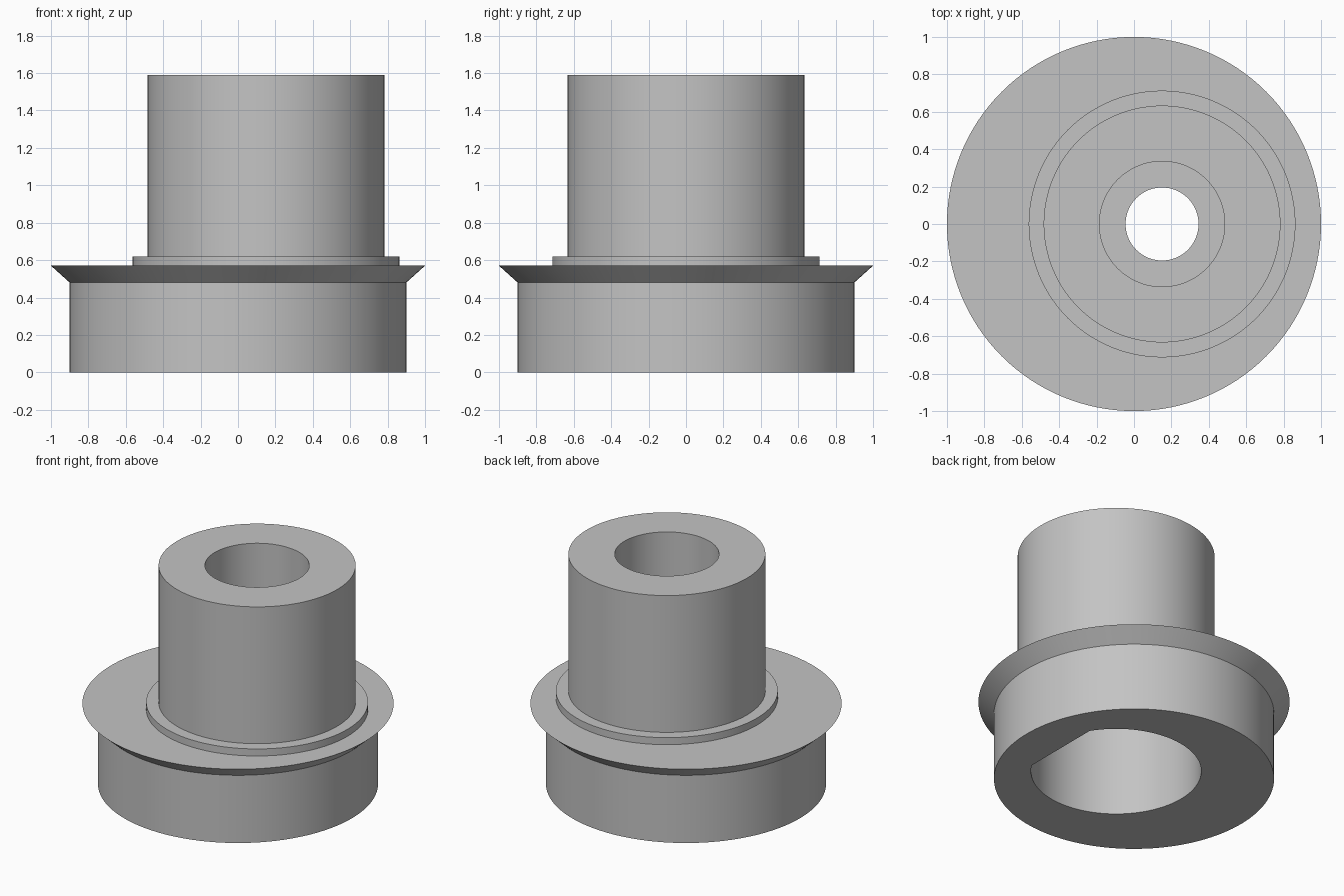
import bpy, bmesh, math

cube = bpy.data.objects.get("Cube")
if cube:
    bpy.data.objects.remove(cube, do_unlink=True)

SEGMENTS = 128
AXIS_X = 0.15      # the post and its bores sit off the centre of the base

grey = bpy.data.materials.new("plain_grey")
grey.use_nodes = True
colour = (0.55, 0.55, 0.55, 1)
grey.diffuse_color = colour
grey.node_tree.nodes["Principled BSDF"].inputs["Base Color"].default_value = colour


def circle(radius, flat=None):
    """Outline of a circle, cut by a flat on +x if given."""
    if flat is None:
        start, end = 0, 2 * math.pi * (1 - 1 / SEGMENTS)
    else:
        start = math.acos(flat / radius)
        end = 2 * math.pi - start
    step = (end - start) / (SEGMENTS - 1)
    return [(radius * math.cos(start + i * step), radius * math.sin(start + i * step))
            for i in range(SEGMENTS)]


def stack(name, profile, x=0, flat=None):
    """Closed solid through rings given as (radius, height)."""
    bm = bmesh.new()
    rings = [[bm.verts.new((px + x, py, z)) for px, py in circle(r, flat)]
             for r, z in profile]
    for low, high in zip(rings, rings[1:]):
        for i in range(SEGMENTS):
            j = (i + 1) % SEGMENTS
            bm.faces.new((low[i], low[j], high[j], high[i]))
    bm.faces.new(rings[0][::-1])
    bm.faces.new(rings[-1])
    mesh = bpy.data.meshes.new(name)
    bm.to_mesh(mesh)
    bm.free()
    mesh.materials.append(grey)
    obj = bpy.data.objects.new(name, mesh)
    bpy.context.collection.objects.link(obj)
    return obj


def combine(target, other, operation):
    """Apply a boolean and remove the helper."""
    other.hide_render = True
    bpy.context.view_layer.objects.active = target
    mod = target.modifiers.new(operation, "BOOLEAN")
    mod.operation, mod.solver, mod.object = operation, "EXACT", other
    bpy.ops.object.modifier_apply(modifier=mod.name)
    bpy.data.objects.remove(other, do_unlink=True)


# Round base with a flared flange, then the stepped post
hub = stack("flanged_hub", [(0.9, 0), (0.9, 0.48), (1.0, 0.57)])
post = stack("post", [(0.713, 0.3), (0.713, 0.62), (0.633, 0.62), (0.633, 1.59)], AXIS_X)
combine(hub, post, "UNION")

# D-shaped socket below, screw hole, and counterbore on top
combine(hub, stack("socket", [(0.547, -0.1), (0.547, 0.95)], AXIS_X, flat=0.465), "DIFFERENCE")
combine(hub, stack("screw_hole", [(0.195, 0.8), (0.195, 1.4)], AXIS_X), "DIFFERENCE")
combine(hub, stack("counterbore", [(0.335, 1.2), (0.335, 1.7)], AXIS_X), "DIFFERENCE")

bpy.ops.object.select_all(action="DESELECT")
hub.select_set(True)
bpy.context.view_layer.objects.active = hub
bpy.ops.object.shade_smooth_by_angle(angle=math.radians(30))
